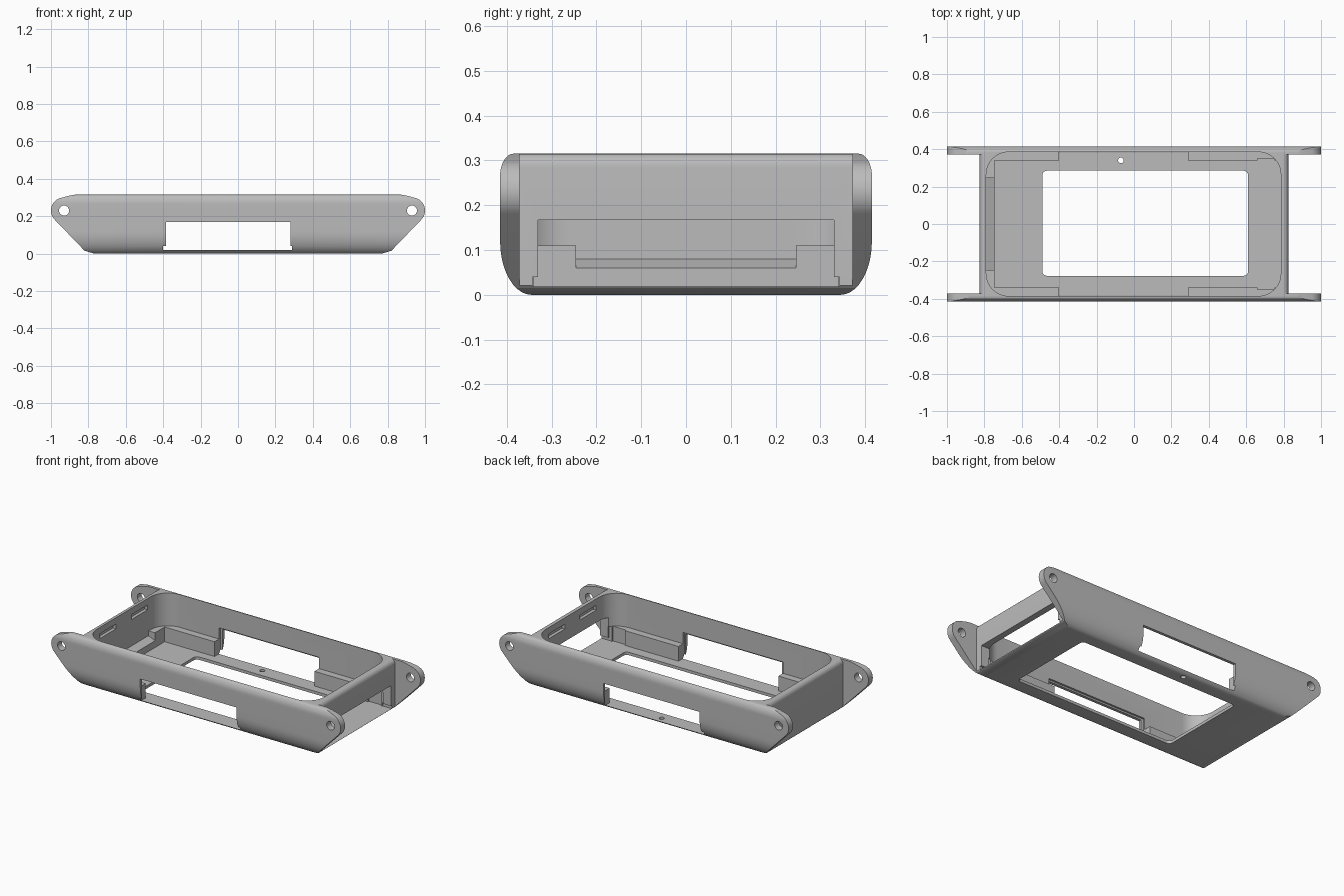
import bpy, bmesh, math

cube = bpy.data.objects.get("Cube")
if cube:
    bpy.data.objects.remove(cube, do_unlink=True)

grey = bpy.data.materials.new("plain_grey")
grey.use_nodes = True
COLOUR = (0.5, 0.5, 0.5, 1)
grey.diffuse_color = COLOUR
grey.node_tree.nodes["Principled BSDF"].inputs["Base Color"].default_value = COLOUR


def prism(name, points, axis, lo, hi):
    """Extrude a closed 2D outline along an axis."""
    place = {"x": lambda a, b: (lo, a, b),
             "y": lambda a, b: (a, lo, b),
             "z": lambda a, b: (a, b, lo)}[axis]
    bm = bmesh.new()
    face = bm.faces.new([bm.verts.new(place(a, b)) for a, b in points])
    new = bmesh.ops.extrude_face_region(bm, geom=[face])["geom"]
    shift = [(hi - lo) * (axis == k) for k in "xyz"]
    bmesh.ops.translate(bm, vec=shift, verts=[v for v in new if isinstance(v, bmesh.types.BMVert)])
    bmesh.ops.recalc_face_normals(bm, faces=bm.faces)
    mesh = bpy.data.meshes.new(name)
    bm.to_mesh(mesh)
    bm.free()
    mesh.materials.append(grey)
    obj = bpy.data.objects.new(name, mesh)
    bpy.context.collection.objects.link(obj)
    return obj


def box(x0, x1, y0, y1, z0, z1):
    return prism("cutter", [(x0, y0), (x1, y0), (x1, y1), (x0, y1)], "z", z0, z1)


def arc(cx, cy, rx, ry, start, end, steps=10):
    angles = [math.radians(start + (end - start) * i / steps) for i in range(steps + 1)]
    return [(cx + rx * math.cos(a), cy + ry * math.sin(a)) for a in angles]


def mirrored(half):
    return half + [(-a, b) for a, b in reversed(half)]


def rounded(x0, x1, y0, y1, r, steps=10):
    return (arc(x1 - r, y1 - r, r, r, 0, 90, steps) + arc(x0 + r, y1 - r, r, r, 90, 180, steps)
            + arc(x0 + r, y0 + r, r, r, 180, 270, steps) + arc(x1 - r, y0 + r, r, r, 270, 360, steps))


def circle(x, y, r):
    return arc(x, y, r, r, 0, 345, 23)


def combine(target, tool, operation="DIFFERENCE"):
    tool.hide_render = True
    mod = target.modifiers.new("cut", "BOOLEAN")
    mod.operation = operation
    mod.solver = "EXACT"
    mod.object = tool
    bpy.context.view_layer.objects.active = target
    bpy.ops.object.modifier_apply(modifier=mod.name)
    bpy.data.objects.remove(tool, do_unlink=True)


FLOOR = 0.018
SHELF = 0.11

# Rounded cross-section trimmed by the side outline with its ears
section = mirrored(arc(0.345, 0.12, 0.07, 0.12, -90, 0) + arc(0.385, 0.265, 0.03, 0.05, 0, 90))
frame = prism("frame", section, "x", -1.1, 1.1)
outline = mirrored([(0.77, 0), (0.82, 0.015)] + arc(0.93, 0.23, 0.07, 0.07, -45, 70, 16)
                   + [(0.90, 0.31), (0.87, 0.315)])
combine(frame, prism("outline", outline, "y", -0.6, 0.6), "INTERSECT")

# Gaps between the ears, and the ear holes
for s in (-1, 1):
    gap = ([(0.825, -0.1)] + arc(0.80, 0.285, 0.025, 0.03, 0, 90, 6)
           + [(0.80, 0.4), (1.2, 0.4), (1.2, -0.1)])
    combine(frame, prism("gap", [(s * x, z) for x, z in gap], "y", -0.372, 0.372))
    combine(frame, prism("ear_hole", circle(s * 0.93, 0.23, 0.027), "y", -0.6, 0.6))

# Main cavity, then the narrower lower level that leaves corner shelves
combine(frame, prism("cavity", rounded(-0.79, 0.785, -0.385, 0.385, 0.12), "z", SHELF, 0.5))
combine(frame, box(-0.745, 0.77, -0.34, 0.34, FLOOR, SHELF + 0.001))
combine(frame, box(0.66, 0.75, -0.35, 0.35, FLOOR, SHELF + 0.001))

# Sloped ledge along the closed end
ledge = [(-0.79, 0.08), (-0.745, 0.06), (-0.70, 0.06), (-0.70, 0.13), (-0.79, 0.13)]
combine(frame, prism("ledge", ledge, "y", -0.245, 0.245))

# Openings through both long walls, with a step on the inside
combine(frame, box(-0.385, 0.28, -0.6, 0.6, FLOOR, 0.17))
combine(frame, box(-0.40, 0.29, -0.6, 0.6, FLOOR, 0.04))
combine(frame, box(-0.40, 0.29, -0.397, 0.397, FLOOR, 0.18))

# Opening in the end wall, wider at its foot
combine(frame, box(0.70, 1.0, -0.33, 0.33, FLOOR, 0.167))
combine(frame, box(0.76, 1.0, -0.343, 0.343, FLOOR, 0.04))

# Shallow catch slots inside both end walls
for x in (-0.79, 0.785):
    for y in (-0.155, 0.155):
        combine(frame, box(x - 0.02, x + 0.02, y - 0.08, y + 0.08, 0.245, 0.275))

# Floor window and small round hole
combine(frame, prism("window", rounded(-0.49, 0.61, -0.277, 0.285, 0.025, 6), "z", -0.1, 0.1))
combine(frame, prism("floor_hole", circle(-0.07, 0.34, 0.015), "z", -0.1, 0.1))

bpy.ops.object.select_all(action="DESELECT")
frame.select_set(True)
bpy.context.view_layer.objects.active = frame
bpy.ops.object.shade_smooth_by_angle(angle=math.radians(25))
